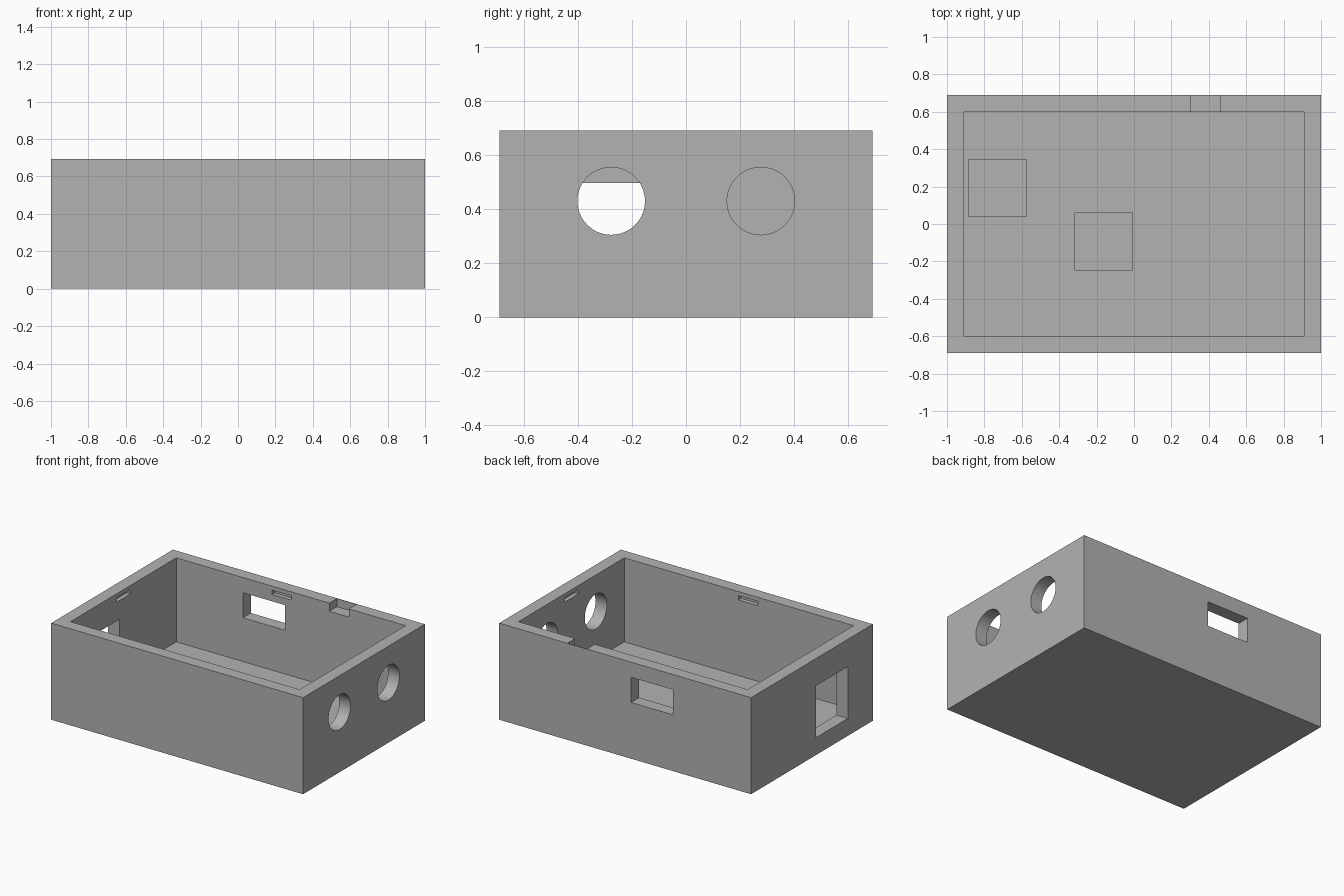
import bpy
import math
from mathutils import Vector

old = bpy.data.objects.get("Cube")
if old:
    bpy.data.objects.remove(old, do_unlink=True)

grey = bpy.data.materials.new("plain grey")
grey.use_nodes = True
colour = (0.45, 0.45, 0.45, 1)
grey.diffuse_color = colour
grey.node_tree.nodes["Principled BSDF"].inputs["Base Color"].default_value = colour

# Main dimensions: half sizes, height, inner half sizes and floor level
OX, OY, H = 1.0, 0.69, 0.693
IX, IY, FLOOR = 0.91, 0.60, 0.09
OVER = 0.05


def block(name, x, y, z):
    """Box given by its (low, high) range on each axis."""
    ranges = (x, y, z)
    bpy.ops.mesh.primitive_cube_add(size=1, location=[sum(r) / 2 for r in ranges])
    ob = bpy.context.object
    ob.name = name
    ob.scale = Vector([r[1] - r[0] for r in ranges])
    bpy.ops.object.transform_apply(location=True, rotation=True, scale=True)
    return ob


def cut(target, cutter):
    """Subtract the cutter for good and remove it."""
    mod = target.modifiers.new(cutter.name, 'BOOLEAN')
    mod.operation = 'DIFFERENCE'
    mod.solver = 'EXACT'
    mod.object = cutter
    cutter.hide_render = True
    bpy.ops.object.select_all(action='DESELECT')
    bpy.context.view_layer.objects.active = target
    target.select_set(True)
    bpy.ops.object.modifier_apply(modifier=mod.name)
    bpy.data.objects.remove(cutter, do_unlink=True)


# Open-topped tray
body = block("enclosure_body", (-OX, OX), (-OY, OY), (0, H))
cut(body, block("cavity", (-IX, IX), (-IY, IY), (FLOOR, H + OVER)))

# Two round holes in the left wall
for y in (-0.277, 0.277):
    bpy.ops.mesh.primitive_cylinder_add(vertices=64, radius=0.125, depth=0.3,
                                        location=(OX, y, 0.431),
                                        rotation=(0, math.pi / 2, 0))
    bpy.context.object.name = "round_hole"
    cut(body, bpy.context.object)

# Rectangular ports in the back and right walls
cut(body, block("back_port", (-0.381, -0.048), (IY - OVER, OY + OVER), (0.404, 0.584)))
cut(body, block("side_port", (-OX - OVER, -IX + OVER), (-0.406, -0.043), (0.125, 0.497)))

# Lid catch slots inside all four walls
DEPTH = 0.03
for s in (-1, 1):
    xs = sorted((s * (IX - OVER), s * (IX + DEPTH)))
    ys = sorted((s * (IY - OVER), s * (IY + DEPTH)))
    cut(body, block("side_slot", xs, (-0.077, 0.077), (0.633, 0.664)))
    cut(body, block("long_slot", (-0.151, 0.003), ys, (0.633, 0.664)))

# Finger notch in the back rim, leaving a thin outer skin
cut(body, block("rim_notch", (0.305, 0.46), (IY - OVER, OY - 0.004), (0.634, H + OVER)))

# Square recesses in the floor
for x, y in ((-0.728, 0.192), (-0.162, -0.092)):
    r = 0.153
    cut(body, block("floor_recess", (x - r, x + r), (y - r, y + r), (FLOOR - 0.03, FLOOR + OVER)))

body.data.materials.clear()
body.data.materials.append(grey)
bpy.context.view_layer.objects.active = body
body.select_set(True)
bpy.ops.object.shade_smooth_by_angle(angle=math.radians(30))
